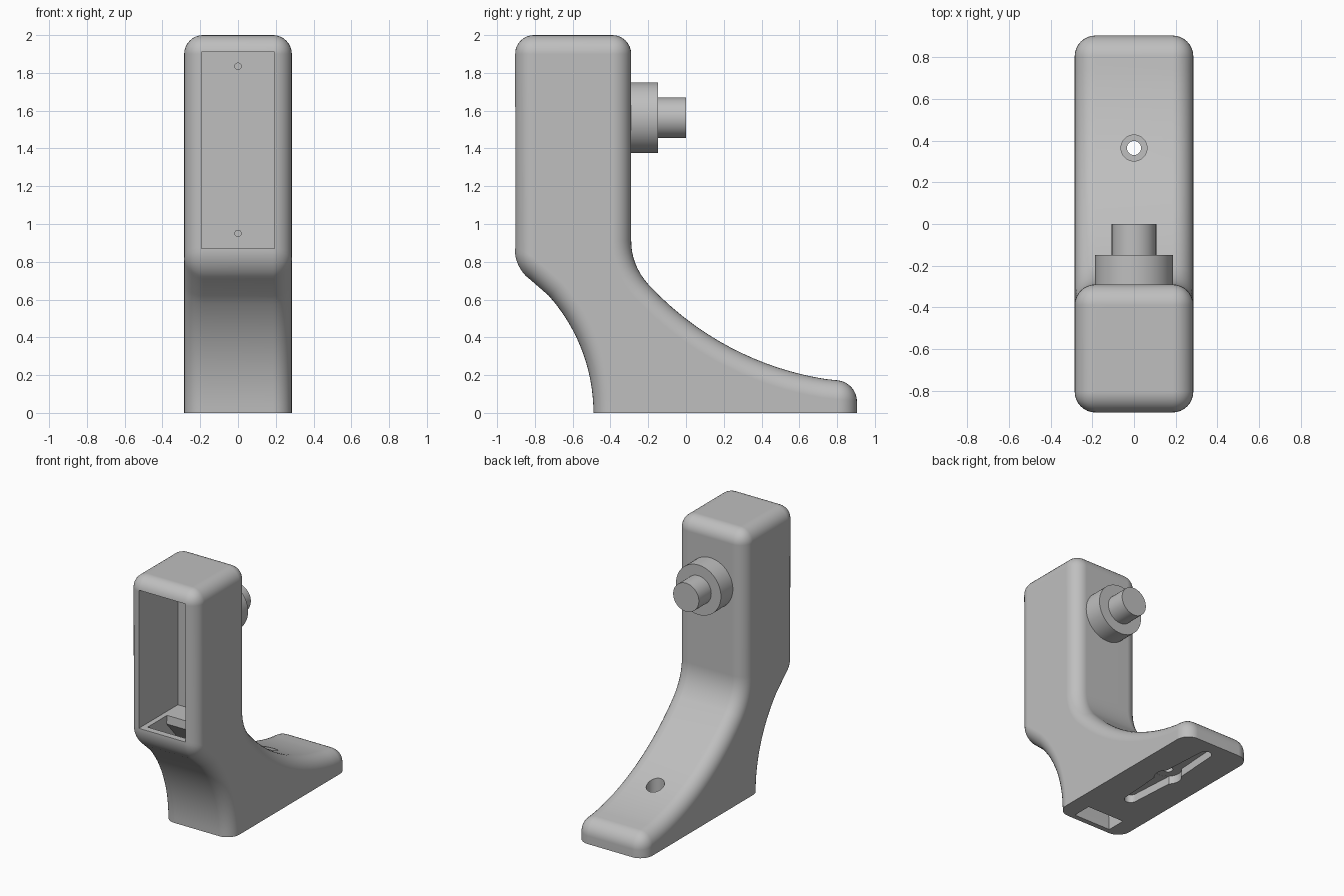
import bpy, bmesh, math
from mathutils import Matrix

cube = bpy.data.objects.get("Cube")
if cube:
    bpy.data.objects.remove(cube, do_unlink=True)

grey = bpy.data.materials.new("grey_plastic")
grey.use_nodes = True
tone = (0.52, 0.52, 0.52, 1)
grey.diffuse_color = tone
grey.node_tree.nodes["Principled BSDF"].inputs["Base Color"].default_value = tone


def make(name, bm):
    bmesh.ops.recalc_face_normals(bm, faces=bm.faces)
    mesh = bpy.data.meshes.new(name)
    bm.to_mesh(mesh)
    bm.free()
    mesh.materials.append(grey)
    ob = bpy.data.objects.new(name, mesh)
    bpy.context.collection.objects.link(ob)
    return ob


def loft(bm, rings):
    """Skin a list of closed rings and cap both ends."""
    rows = [[bm.verts.new(p) for p in ring] for ring in rings]
    n = len(rows[0])
    for a, b in zip(rows, rows[1:]):
        for i in range(n):
            j = (i + 1) % n
            bm.faces.new((a[i], a[j], b[j], b[i]))
    bm.faces.new(rows[0][::-1])
    bm.faces.new(rows[-1])


def box(name, x, y, z):
    bm = bmesh.new()
    loft(bm, [[(-x, y[0], h), (x, y[0], h), (x, y[1], h), (-x, y[1], h)] for h in z])
    return make(name, bm)


def rod(name, r, a, b, centre, axis="z", sides=48):
    """Cylinder running from a to b along y or z; centre is the other coordinate."""
    bm = bmesh.new()
    bmesh.ops.create_cone(bm, cap_ends=True, segments=sides, radius1=r, radius2=r, depth=b - a)
    mid = (a + b) / 2
    if axis == "y":
        m = Matrix.Translation((0, mid, centre)) @ Matrix.Rotation(math.pi / 2, 4, "X")
    else:
        m = Matrix.Translation((0, centre, mid))
    bmesh.ops.transform(bm, matrix=m, verts=bm.verts)
    return make(name, bm)


def smooth(ob):
    bpy.ops.object.select_all(action="DESELECT")
    ob.select_set(True)
    bpy.context.view_layer.objects.active = ob
    bpy.ops.object.shade_smooth_by_angle(angle=math.radians(30))
    ob.modifiers.new("flat_face_normals", "WEIGHTED_NORMAL").keep_sharp = True


def cut(ob, cutter):
    cutter.hide_render = True
    mod = ob.modifiers.new("cut", "BOOLEAN")
    mod.operation = "DIFFERENCE"
    mod.solver = "EXACT"
    mod.object = cutter
    bpy.context.view_layer.objects.active = ob
    bpy.ops.object.modifier_apply(modifier=mod.name)
    bpy.data.objects.remove(cutter, do_unlink=True)


# Side profile: post, concave instep, foot and concave front
HALF, FRONT, BACK, TOE = 0.285, -0.905, -0.29, 0.905
R_FRONT, HEEL = 0.932, -0.49


def front_y(z, gap=0.0):
    r = R_FRONT + gap
    return HEEL - R_FRONT + math.sqrt(max(r * r - z * z, 0))


def instep_z(y):
    return 1.783 - math.sqrt(2.637 - (y - 0.9926) ** 2)


profile = [(FRONT, 2), (BACK, 2)]
for i in range(9):
    t = i / 8
    y = BACK + 0.09 * t * t
    z = 0.91 * (1 - t) ** 2 + 2 * 0.783 * t * (1 - t) + instep_z(-0.2) * t * t
    profile.append((y, z))
profile += [(y, instep_z(y)) for y in [-0.2 + i / 16 for i in range(1, 16)]]
profile += [(TOE, instep_z(TOE)), (TOE, -0.3), (HEEL, -0.3)]
corner = math.sqrt(R_FRONT ** 2 - (FRONT - HEEL + R_FRONT) ** 2)
profile += [(front_y(z), z) for z in [0.62 * i / 14 for i in range(15)]]
profile.append((FRONT, corner))

# Bracket body: extrude, round the outline, then trim flat on the ground
bm = bmesh.new()
loft(bm, [[(x, y, z) for y, z in profile] for x in (-HALF, HALF)])
bmesh.ops.recalc_face_normals(bm, faces=bm.faces)
edges = [e for e in bm.edges if e.calc_face_angle(0) > math.radians(25)
         and max(v.co.z for v in e.verts) > -0.2]
bmesh.ops.bevel(bm, geom=edges, offset=0.1, offset_type="OFFSET", segments=8,
                profile=0.5, affect="EDGES", clamp_overlap=False)
cutplane = bmesh.ops.bisect_plane(bm, geom=bm.verts[:] + bm.edges[:] + bm.faces[:],
                                  plane_co=(0, 0, 0), plane_no=(0, 0, -1), clear_outer=True)
rim = [g for g in cutplane["geom_cut"] if isinstance(g, bmesh.types.BMEdge)]
bmesh.ops.contextual_create(bm, geom=rim)
body = make("bracket_body", bm)

# Deep front pocket with two screw holes in its back wall
cut(body, box("pocket_cutter", 0.193, (-1.1, -0.44), (0.87, 1.91)))
for z in (0.95, 1.835):
    cut(body, rod("screw_cutter", 0.017, -0.5, -0.36, z, "y", 20))

# Curved passage from pocket floor down to the underside
rings = []
for i in range(11):
    z = -0.02 + 0.92 * i / 10
    y = max(-0.855, front_y(z, 0.04))
    w = 0.145 + 0.09 * i / 10
    rings.append([(-0.155, y, z), (0.155, y, z), (0.155, y + w, z), (-0.155, y + w, z)])
bm = bmesh.new()
loft(bm, rings)
cut(body, make("passage_cutter", bm))

# Underside recess: tapered arm with round ends and a round hub
HUB = 0.365
outline = []
for s in (1, -1):
    for i in range(13):
        a = math.pi * i / 12
        outline.append((s * 0.045 * math.cos(a), HUB + s * (0.4 + 0.045 * math.sin(a))))
    outline.append((-s * 0.07, HUB))
bm = bmesh.new()
loft(bm, [[(x, y, z) for x, y in outline] for z in (-0.1, 0.06)])
cut(body, make("arm_cutter", bm))
cut(body, rod("hub_cutter", 0.095, -0.1, 0.061, HUB))
for d in (-0.36, -0.24, 0.24, 0.36):
    cut(body, rod("pin_cutter", 0.012, 0.03, 0.1, HUB + d, "z", 12))

# Counterbored bolt hole through the foot
cut(body, rod("bolt_cutter", 0.034, -0.1, 0.6, HUB))
cut(body, rod("counterbore_cutter", 0.0625, 0.13, 0.6, HUB))
smooth(body)

# Stepped pivot on the back of the post
smooth(rod("pivot_collar", 0.1875, BACK - 0.02, -0.148, 1.5625, "y", 64))
smooth(rod("pivot_pin", 0.107, -0.16, 0.0, 1.5625, "y", 64))
